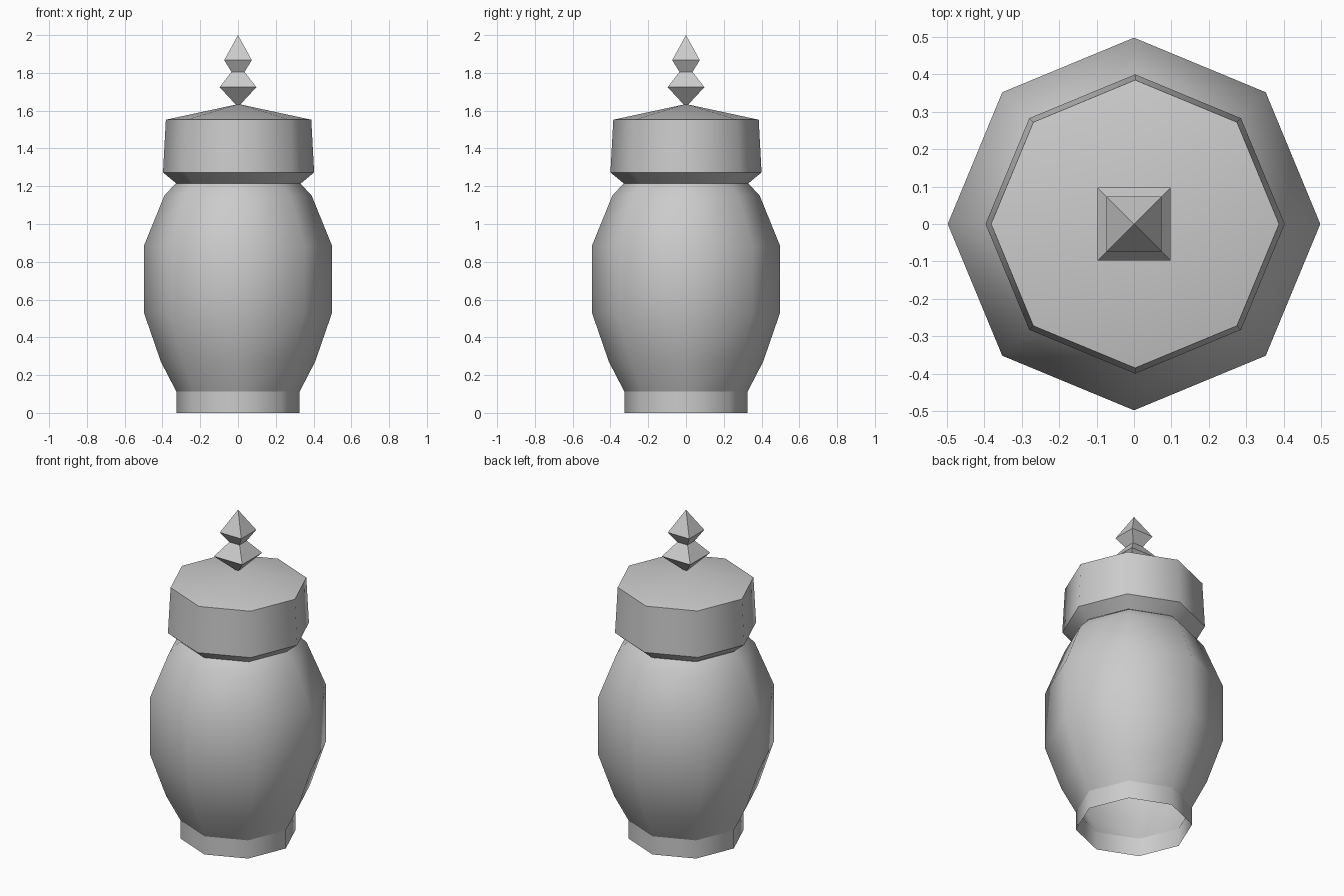
import bpy, bmesh, math

if "Cube" in bpy.data.objects:
    bpy.data.objects.remove(bpy.data.objects["Cube"])


def lathe(name, profile, sides, start=0.0, smooth=None):
    """Revolve a (radius, z) profile; radius 0 makes a pole, other ends stay open."""
    bm = bmesh.new()
    rings = []
    for r, z in profile:
        if r == 0:
            rings.append([bm.verts.new((0, 0, z))] * sides)
        else:
            angles = [start + 2 * math.pi * i / sides for i in range(sides)]
            rings.append([bm.verts.new((r * math.cos(a), r * math.sin(a), z)) for a in angles])
    for low, high in zip(rings, rings[1:]):
        for i in range(sides):
            j = (i + 1) % sides
            corners = [low[i], low[j], high[j], high[i]]
            bm.faces.new(list(dict.fromkeys(corners)))
    bmesh.ops.recalc_face_normals(bm, faces=bm.faces)
    mesh = bpy.data.meshes.new(name)
    bm.to_mesh(mesh)
    bm.free()
    obj = bpy.data.objects.new(name, mesh)
    bpy.context.collection.objects.link(obj)
    if smooth:
        bpy.ops.object.select_all(action='DESELECT')
        obj.select_set(True)
        bpy.context.view_layer.objects.active = obj
        bpy.ops.object.shade_smooth_by_angle(angle=math.radians(smooth))
    return obj


# Open foot ring
lathe("foot", [(0.326, 0), (0.326, 0.112)], 8, smooth=50)

# Bulging jar body
lathe("jar_body", [(0.326, 0.112), (0.408, 0.27), (0.498, 0.53), (0.498, 0.885),
                   (0.39, 1.15), (0.33, 1.215)], 8, smooth=50)

# Lid with undercut rim and shallow conical top
lid = lathe("lid", [(0.33, 1.215), (0.40, 1.273), (0.385, 1.552), (0, 1.635)], 8, smooth=50)
lid.location.x = 0.003

# Square double-diamond finial, faceted
half_to_radius = math.sqrt(2)
finial = [(0.01, 1.63), (0.097, 1.724), (0.035, 1.805), (0.073, 1.868), (0, 2.0)]
lathe("finial", [(h * half_to_radius, z) for h, z in finial], 4, start=math.pi / 4)
